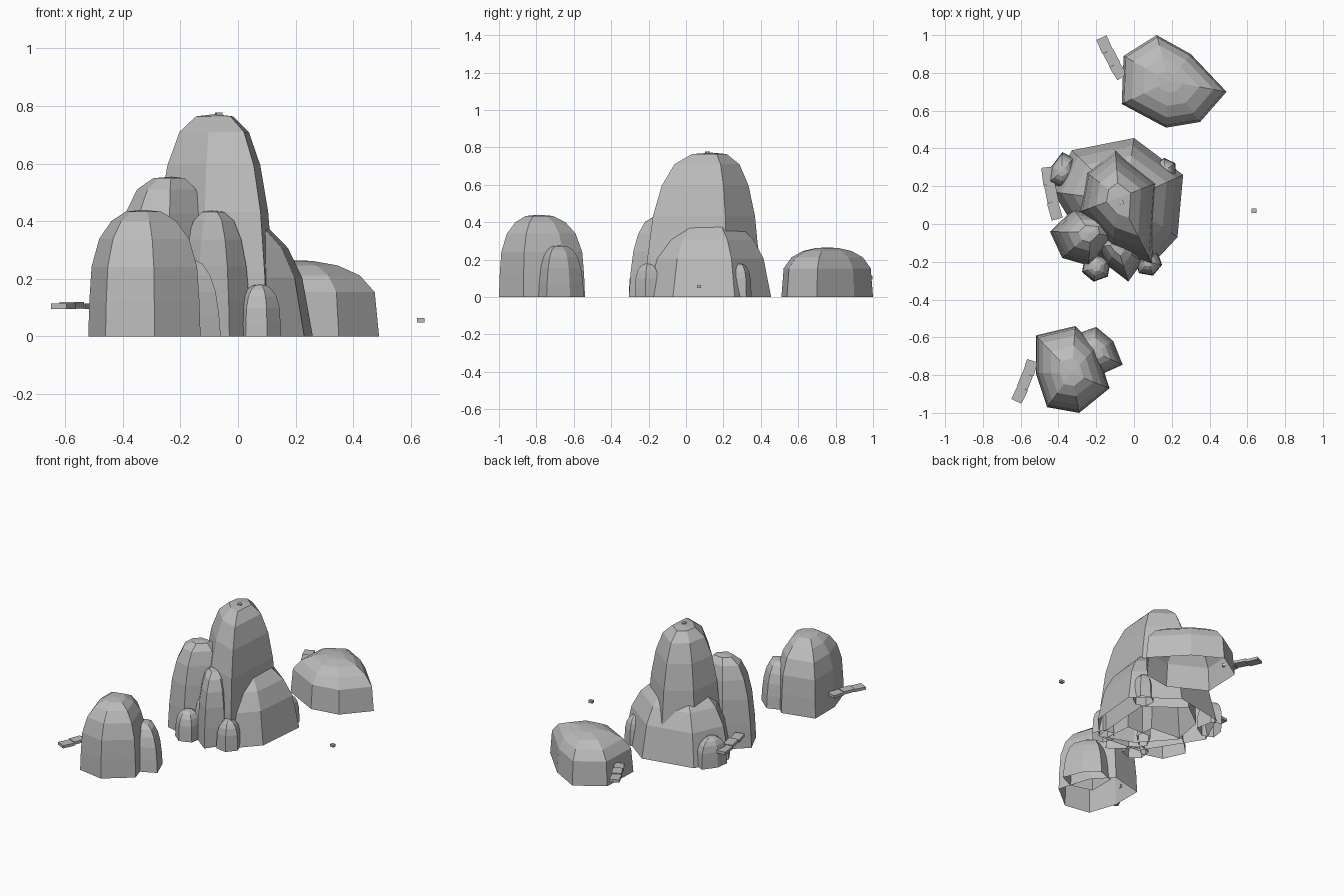
import bpy
import bmesh
import math
from mathutils import Matrix, Vector

default_cube = bpy.data.objects.get("Cube")
if default_cube:
    bpy.data.objects.remove(default_cube, do_unlink=True)

# Single stone colour
stone = bpy.data.materials.new("stone grey")
stone.use_nodes = True
stone_colour = (.5, .5, .5, 1)
stone.diffuse_color = stone_colour
stone.node_tree.nodes["Principled BSDF"].inputs["Base Color"].default_value = stone_colour

# Side profiles: fraction of the height, fraction of the footprint
DOME = [(0, 1), (.28, .98), (.55, .94), (.77, .8), (.91, .58), (.985, .32)]
SPIRE = [(0, 1), (.28, .96), (.56, .88), (.77, .75), (.92, .56), (.99, .3)]
SLOPE = [(0, 1), (.5, .88), (.75, .72), (.92, .5), (.98, .3)]
FLAT = [(0, 1), (.58, .95), (.8, .78), (.93, .53), (.99, .24)]


def finish(name, bm):
    """Turn a bmesh into a flat shaded stone object."""
    bmesh.ops.recalc_face_normals(bm, faces=bm.faces)
    mesh = bpy.data.meshes.new(name)
    bm.to_mesh(mesh)
    bm.free()
    mesh.materials.append(stone)
    obj = bpy.data.objects.new(name, mesh)
    bpy.context.collection.objects.link(obj)
    return obj


def rock(name, outline, peak, height, profile=DOME):
    """Faceted dome, open underneath, shrinking from its outline to its peak."""
    bm = bmesh.new()
    centre = Vector(peak)
    rings = []
    for rise, spread in profile:
        ring = []
        for corner in outline:
            spot = centre.lerp(Vector(corner), spread)
            ring.append(bm.verts.new((spot.x, spot.y, rise * height)))
        rings.append(ring)
    count = len(outline)
    for lower, upper in zip(rings, rings[1:]):
        for i in range(count):
            j = (i + 1) % count
            bm.faces.new((lower[i], lower[j], upper[j], upper[i]))
    tip = bm.verts.new((centre.x, centre.y, height))
    for i in range(count):
        bm.faces.new((rings[-1][i], rings[-1][(i + 1) % count], tip))
    return finish(name, bm)


def boulder(name, centre, radius, height, sides, turn):
    """Small dome on a regular footprint."""
    outline = []
    for i in range(sides):
        angle = math.radians(turn) + math.tau * i / sides
        outline.append((centre[0] + radius * math.cos(angle),
                        centre[1] + radius * math.sin(angle)))
    return rock(name, outline, centre, height)


def block(name, centre, size, turn=0):
    """Small box turned about the vertical axis."""
    bm = bmesh.new()
    place = Matrix.Translation(centre) @ Matrix.Rotation(turn, 4, "Z")
    bmesh.ops.create_cube(bm, size=1, matrix=place @ Matrix.Diagonal((*size, 1)))
    return finish(name, bm)


def ledge(name, start, end, level, width=.06, steps=3):
    """Row of flat stepping slabs, slightly staggered in height and angle."""
    start, end = Vector(start), Vector(end)
    run = end - start
    turn = math.atan2(run.y, run.x)
    for i in range(steps):
        spot = start.lerp(end, (i + .5) / steps)
        lift = level + .005 * (i % 2)
        block(f"{name}_slab_{i + 1}", (spot.x, spot.y, lift),
              (run.length / steps, width, .018), turn + .08 * (i - 1))


# Central rock group: tall spire rising out of a broad base
rock("tall_spire",
     [(-.1, .4), (.13, .22), (.1, -.22), (-.12, -.14), (-.3, .06), (-.26, .28)],
     (-.08, .14), .772, SPIRE)
rock("broad_base",
     [(0, .455), (.26, .26), (.23, -.07), (.09, -.22), (-.2, -.2), (-.43, .17), (-.33, .39)],
     (-.05, .12), .41, SLOPE)
rock("left_shoulder",
     [(-.32, .08), (-.445, -.04), (-.38, -.18), (-.24, -.22), (-.08, -.07), (-.09, .06)],
     (-.23, -.045), .555, SPIRE)
rock("front_shoulder",
     [(-.03, -.305), (.045, -.2), (.03, -.02), (-.15, -.02), (-.205, -.12), (-.14, -.22)],
     (-.09, -.11), .437, SPIRE)
boulder("front_left_boulder", (-.2, -.227), .08, .18, 6, 20)
boulder("front_right_boulder", (.075, -.203), .075, .18, 6, 50)
boulder("back_right_boulder", (.165, .285), .065, .178, 6, 35)
rock("back_left_boulder",
     [(-.45, .22), (-.44, .3), (-.38, .38), (-.32, .35), (-.3, .24), (-.38, .19)],
     (-.38, .28), .18)

# Front rock pair
rock("front_rock",
     [(-.31, -.54), (-.52, -.59), (-.52, -.79), (-.46, -.97), (-.29, -1), (-.13, -.87), (-.2, -.65)],
     (-.33, -.79), .44)
rock("front_side_rock",
     [(-.2, -.545), (-.11, -.62), (-.06, -.745), (-.16, -.79), (-.3, -.75), (-.3, -.58)],
     (-.205, -.68), .275, SPIRE)

# Low back rock with a single steep wall under a flattened top
rock("back_rock",
     [(.12, 1), (.3, .9), (.49, .7), (.35, .54), (.17, .51), (-.065, .635), (-.055, .89)],
     (.185, .755), .265, FLAT)

# Stepping ledges on the left of each rock
ledge("back_ledge", (-.175, .985), (-.065, .775), .103)
ledge("middle_ledge", (-.465, .3), (-.41, .025), .103)
ledge("front_ledge", (-.62, -.94), (-.535, -.725), .105)

# Loose pebbles
block("side_pebble", (.635, .07, .056), (.026, .022, .016))
block("summit_pebble", (-.067, .115, .769), (.022, .02, .016), .3)
